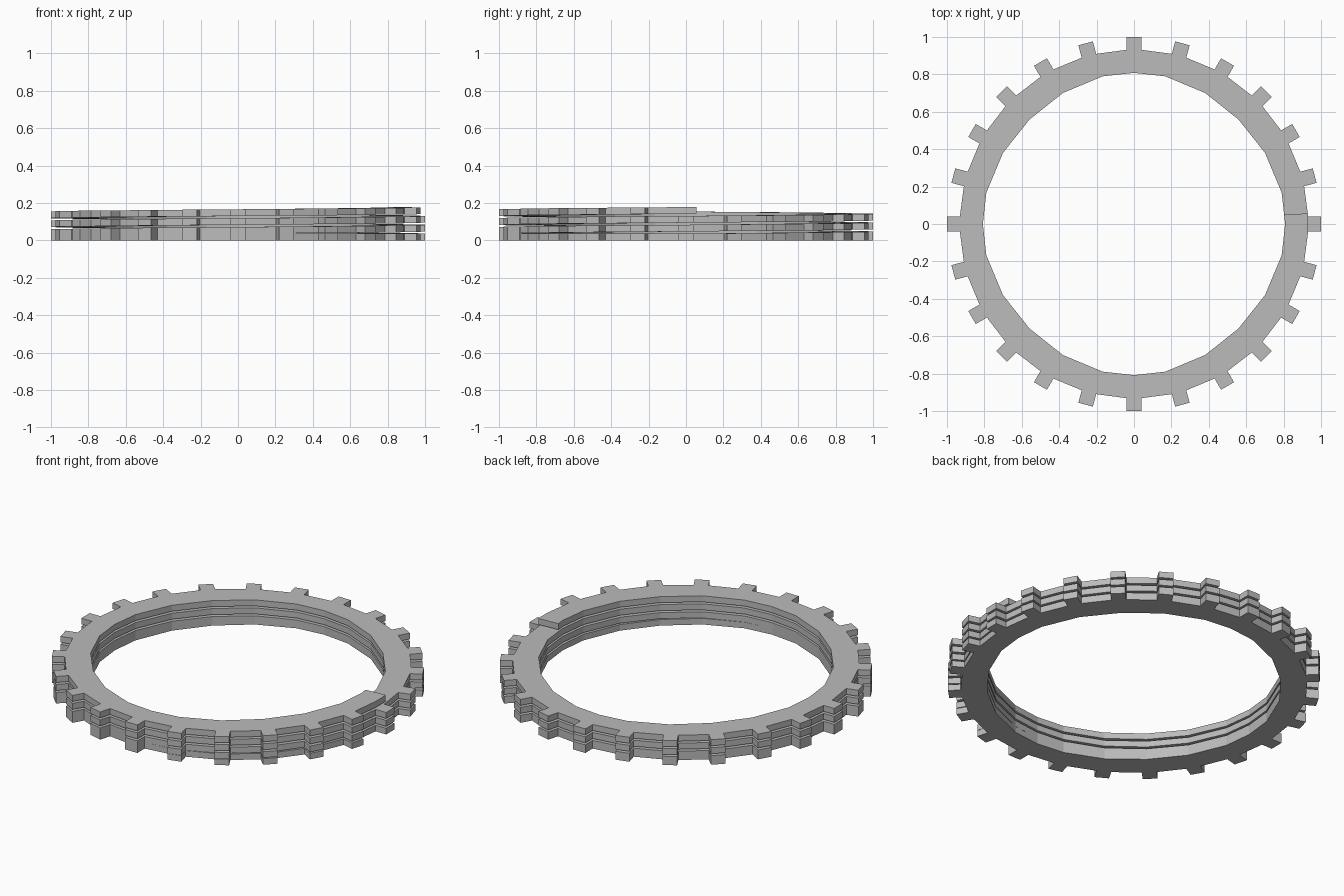
import bpy, bmesh
from math import sin, cos, radians, asin, degrees

cube = bpy.data.objects.get("Cube")
if cube:
    bpy.data.objects.remove(cube)

THICK = 0.036          # height of one band
PITCH = 0.0473         # rise per turn
TURNS = 3
TEETH = 24
STEP = 360 / TEETH
BODY_R = 0.932
HALF = degrees(asin(0.04 / BODY_R))   # half angle of a tooth root

grey = bpy.data.materials.new("grey")
grey.use_nodes = True
colour = (0.5, 0.5, 0.5, 1)
grey.diffuse_color = colour
grey.node_tree.nodes["Principled BSDF"].inputs["Base Color"].default_value = colour

# Faceted hole: corner angle and radius, repeated each quarter
quarter = [(0, 0.808), (12, 0.807), (28.5, 0.797), (45, 0.79), (61.5, 0.797), (78, 0.807)]
inner = [(a + 90 * q, r) for q in range(4) for a, r in quarter]
# Body outline: corners at the tooth roots
outer = [(k * STEP + s * HALF, BODY_R) for k in range(TEETH) for s in (-1, 1)]


def radius(table, angle):
    """Radius of a polygon, given by polar corners, at any angle."""
    loop = table + [(table[0][0] + 360, table[0][1])]
    a = (angle - table[0][0]) % 360 + table[0][0]
    for (a1, r1), (a2, r2) in zip(loop, loop[1:]):
        if a1 <= a <= a2:
            span, u, v = (sin(radians(d)) for d in (a2 - a1, a - a1, a2 - a))
            return r1 * r2 * span / (r1 * u + r2 * v)
    return table[0][1]


def toothed_band(name, end, rise, teeth, closed=False):
    """Sweep a rectangular section around z and pull teeth from its rim."""
    corners = {round(a % 360, 4) for a, r in inner + outer}
    angles = sorted({t * 360 + a for t in range(TURNS + 1) for a in corners
                     if t * 360 + a < end} | {0, end})
    if closed:
        angles.pop()
    bm = bmesh.new()
    rings = []
    for a in angles:
        ri, ro = radius(inner, a), radius(outer, a)
        z = rise * a / 360
        c, s = cos(radians(a)), sin(radians(a))
        rings.append([bm.verts.new((r * c, r * s, h)) for r, h in
                      ((ri, z), (ro, z), (ro, z + THICK), (ri, z + THICK))])
    rim = {}
    pairs = list(zip(angles, angles[1:] + [end], rings, rings[1:] + rings[:1]))
    for a, b, p, q in pairs if closed else pairs[:-1]:
        for i in range(4):
            j = (i + 1) % 4
            face = bm.faces.new((p[i], p[j], q[j], q[i]))
            middle = (a + b) / 2
            k = round(middle / STEP)
            if i == 1 and abs(middle - k * STEP) < HALF:
                rim.setdefault(k % TEETH if closed else k, []).append(face)
    if not closed:
        bm.faces.new(rings[0])
        bm.faces.new(rings[-1])

    # Teeth with parallel sides
    for k, faces in rim.items():
        if k in teeth:
            out = bmesh.ops.extrude_face_region(bm, geom=faces)["geom"]
            bmesh.ops.delete(bm, geom=faces, context="FACES")
            a = radians(k * STEP)
            reach = 1 - BODY_R * cos(radians(HALF))
            bmesh.ops.translate(bm, vec=(reach * cos(a), reach * sin(a), 0),
                                verts=[v for v in out if isinstance(v, bmesh.types.BMVert)])
    bmesh.ops.recalc_face_normals(bm, faces=bm.faces)
    mesh = bpy.data.meshes.new(name)
    bm.to_mesh(mesh)
    bm.free()
    mesh.materials.append(grey)
    bpy.context.collection.objects.link(bpy.data.objects.new(name, mesh))


# Flat ring at the bottom, and the coil that climbs out of it
toothed_band("base_ring", 360, 0, range(TEETH), closed=True)
toothed_band("toothed_coil", TURNS * 360 + 3.5, PITCH, range(1, TURNS * TEETH))
